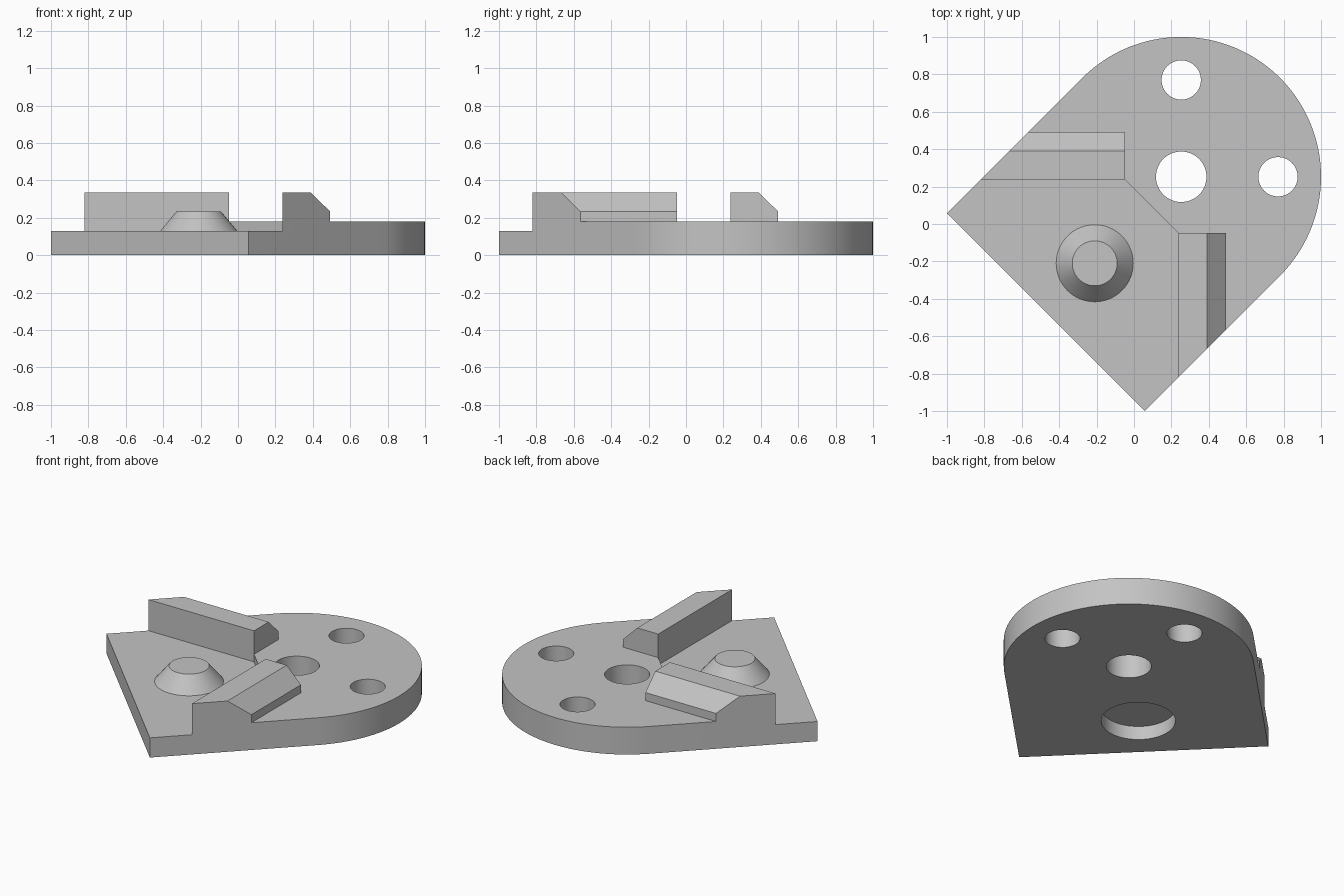
import bpy, bmesh, math

if "Cube" in bpy.data.objects:
    bpy.data.objects.remove(bpy.data.objects["Cube"], do_unlink=True)

grey = bpy.data.materials.new("plain_grey")
grey.use_nodes = True
colour = (0.55, 0.55, 0.55, 1)
grey.diffuse_color = colour
grey.node_tree.nodes["Principled BSDF"].inputs["Base Color"].default_value = colour

CENTRE = 0.2525          # middle of the round end, on the x = y diagonal
RADIUS = 0.7475
OFFSET = RADIUS * math.sqrt(2)   # straight sides lie on y = x +/- OFFSET
INNER, END = 0.237, -0.049       # inner face and end of the rails
LOW, HIGH = 0.13, 0.18


def loft(name, lower, upper):
    """Closed solid between two matching rings of points."""
    bm = bmesh.new()
    a = [bm.verts.new(p) for p in lower]
    b = [bm.verts.new(p) for p in upper]
    bm.faces.new(a)
    bm.faces.new(b)
    for i in range(len(a)):
        j = (i + 1) % len(a)
        bm.faces.new((a[i], a[j], b[j], b[i]))
    bmesh.ops.recalc_face_normals(bm, faces=bm.faces)
    mesh = bpy.data.meshes.new(name)
    bm.to_mesh(mesh)
    bm.free()
    mesh.materials.append(grey)
    ob = bpy.data.objects.new(name, mesh)
    bpy.context.collection.objects.link(ob)
    return ob


def prism(name, outline, z0, z1):
    return loft(name, [(x, y, z0) for x, y in outline], [(x, y, z1) for x, y in outline])


def circle(x, y, r, n=64):
    return [(x + r * math.cos(math.tau * i / n), y + r * math.sin(math.tau * i / n))
            for i in range(n)]


def smooth(ob):
    bpy.ops.object.select_all(action='DESELECT')
    ob.select_set(True)
    bpy.context.view_layer.objects.active = ob
    bpy.ops.object.shade_smooth_by_angle(angle=math.radians(25))


def cut(ob, cutter):
    cutter.hide_render = True
    mod = ob.modifiers.new("cut", 'BOOLEAN')
    mod.operation = 'DIFFERENCE'
    mod.solver = 'EXACT'
    mod.object = cutter
    bpy.context.view_layer.objects.active = ob
    bpy.ops.object.modifier_apply(modifier=mod.name)
    bpy.data.objects.remove(cutter, do_unlink=True)


# Base plate: half-round end running into a square corner
outline = [(-1, OFFSET - 1), (OFFSET - 1, -1)]
for i in range(65):
    a = math.radians(-45 + 180 * i / 64)
    outline.append((CENTRE + RADIUS * math.cos(a), CENTRE + RADIUS * math.sin(a)))
plate = prism("base_plate", outline, 0, HIGH)

# Lowered corner between the rails
corner = [(END, INNER), (INNER, END), (INNER, -2), (-2, -2), (-2, INNER)]
cut(plate, prism("corner_cutter", corner, LOW, 1))

# Through holes and the round recess underneath
for x, y, r in ((CENTRE, CENTRE, 0.135), (CENTRE, 0.77, 0.105), (0.77, CENTRE, 0.105)):
    cut(plate, prism("hole_cutter", circle(x, y, r), -1, 1))
cut(plate, prism("recess_cutter", circle(-0.21, -0.21, 0.222), -1, 0.09))
smooth(plate)

# Chamfered rails, trimmed flush with the plate's sides
profile = [(INNER, HIGH), (INNER, 0.335), (0.39, 0.335), (0.493, 0.233), (0.493, HIGH)]
inner_end = [(END, d, z) for d, z in profile]
outer_end = [(d - OFFSET, d, z) for d, z in profile]
loft("left_edge_rail", outer_end, inner_end)
loft("front_edge_rail", [(y, x, z) for x, y, z in outer_end],
     [(y, x, z) for x, y, z in inner_end])

# Tapered locating boss
boss = loft("locating_boss", [(x, y, LOW) for x, y in circle(-0.21, -0.21, 0.206)],
            [(x, y, 0.233) for x, y in circle(-0.21, -0.21, 0.12)])
smooth(boss)
